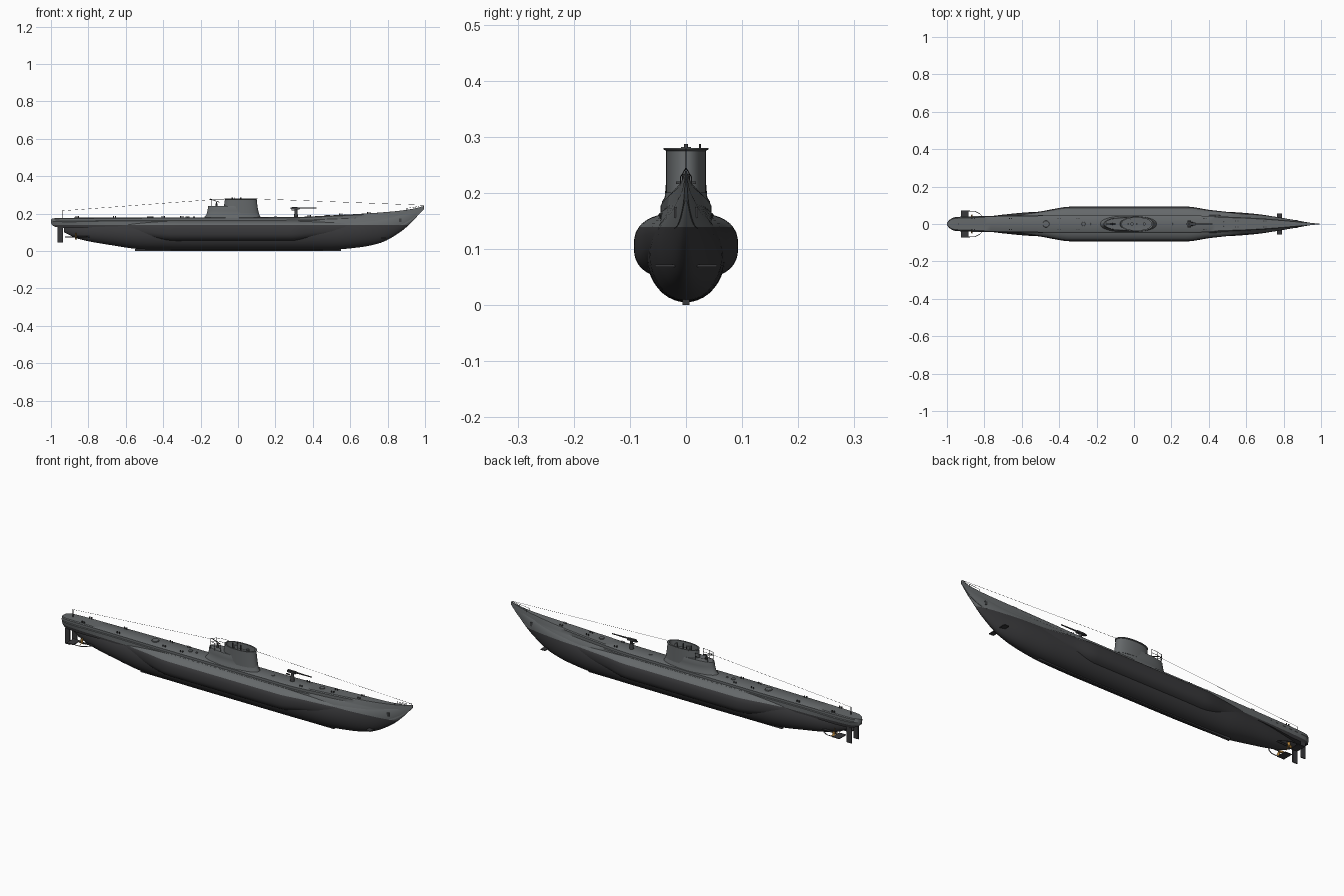
import bpy, bmesh, math
from mathutils import Vector, Matrix

default_cube = bpy.data.objects.get("Cube")
if default_cube:
    bpy.data.objects.remove(default_cube, do_unlink=True)

WATERLINE = 0.139


def make_material(name, color):
    material = bpy.data.materials.new(name)
    material.diffuse_color = (*color, 1)
    material.use_nodes = True
    material.node_tree.nodes["Principled BSDF"].inputs["Base Color"].default_value = (*color, 1)
    return material


GREY = make_material("upper_grey", (0.13, 0.14, 0.145))
DARK = make_material("lower_dark_grey", (0.04, 0.04, 0.043))
METAL = make_material("fitting_dark_metal", (0.05, 0.052, 0.055))
BRASS = make_material("propeller_brass", (0.5, 0.25, 0.05))


def finish(name, bm, materials, angle=35, waterline=False):
    """Turn a bmesh into an object, optionally painted dark below the waterline."""
    if waterline:
        geometry = bm.verts[:] + bm.edges[:] + bm.faces[:]
        bmesh.ops.bisect_plane(bm, geom=geometry, plane_co=(0, 0, WATERLINE), plane_no=(0, 0, 1))
        for face in bm.faces:
            face.material_index = int(face.calc_center_median().z < WATERLINE)
    bmesh.ops.recalc_face_normals(bm, faces=bm.faces)
    mesh = bpy.data.meshes.new(name)
    bm.to_mesh(mesh)
    bm.free()
    for material in materials:
        mesh.materials.append(material)
    obj = bpy.data.objects.new(name, mesh)
    bpy.context.collection.objects.link(obj)
    bpy.ops.object.select_all(action="DESELECT")
    obj.select_set(True)
    bpy.context.view_layer.objects.active = obj
    bpy.ops.object.shade_smooth_by_angle(angle=math.radians(angle))
    return obj


def bridge(bm, rings):
    """Skin a row of closed rings and cap both ends."""
    loops = [[bm.verts.new(point) for point in ring] for ring in rings]
    for a, b in zip(loops, loops[1:]):
        for i in range(len(a)):
            j = (i + 1) % len(a)
            bm.faces.new((a[i], a[j], b[j], b[i]))
    bm.faces.new(loops[0])
    bm.faces.new(loops[-1])


def smooth_stations(stations, steps=6):
    """Monotone cubic interpolation between stations, so outlines never overshoot."""
    def slope(i, k):
        if i in (0, len(stations) - 1):
            i = min(max(i, 1), len(stations) - 1)
            return (stations[i][k] - stations[i - 1][k]) / (stations[i][0] - stations[i - 1][0])
        p, q, r = stations[i - 1], stations[i], stations[i + 1]
        d, e = (q[k] - p[k]) / (q[0] - p[0]), (r[k] - q[k]) / (r[0] - q[0])
        return 2 * d * e / (d + e) if d * e > 0 else 0
    for i in range(len(stations) - 1):
        a, b = stations[i], stations[i + 1]
        span = b[0] - a[0]
        for s in range(steps):
            t = s / steps
            u = 1 - t
            yield [a[0] + span * t] + [
                a[k] * (1 + 2 * t) * u * u + b[k] * (3 - 2 * t) * t * t
                + span * (slope(i, k) * t * u * u - slope(i + 1, k) * t * t * u)
                for k in range(1, len(a))]
    yield list(stations[-1])


def power(value, exponent):
    return math.copysign(abs(value) ** exponent, value)


def oval(count, exponent):
    for i in range(count):
        a = math.tau * i / count
        yield power(math.cos(a), exponent), power(math.sin(a), exponent)


def hull_section(x, low, high, width, exponent=1.0):
    middle, half = (low + high) / 2, (high - low) / 2
    return [(x, width * c, middle + half * s) for c, s in oval(40, exponent)]


def casing_section(x, low, deck, width, foot):
    height = deck - low
    side = [(width * 0.88, deck), (width, deck - height * 0.07), (width, deck - height * 0.32),
            (width * 1.09, deck - height * 0.38), (foot, low)]
    return ([(x, 0, deck + width * 0.02)] + [(x, y, z) for y, z in side] + [(x, 0, low)]
            + [(x, -y, z) for y, z in reversed(side)])


def loft(name, stations, section, **options):
    bm = bmesh.new()
    bridge(bm, [section(*s, **options) for s in smooth_stations(stations)])
    return finish(name, bm, [GREY, DARK], waterline=True)


def box(name, center, size, material, bevel=0.0):
    bm = bmesh.new()
    bmesh.ops.create_cube(bm, size=1, matrix=Matrix.Translation(center) @ Matrix.Diagonal((*size, 1)))
    if bevel:
        bmesh.ops.bevel(bm, geom=bm.edges[:], offset=bevel, segments=2, affect="EDGES")
    return finish(name, bm, [material])


def rod(name, start, end, radius, material, tip=None, sides=12):
    start, end = Vector(start), Vector(end)
    axis = end - start
    bm = bmesh.new()
    bmesh.ops.create_cone(bm, cap_ends=True, segments=sides, radius1=radius,
                          radius2=radius if tip is None else tip, depth=axis.length,
                          matrix=Matrix.Translation((start + end) / 2) @ axis.to_track_quat("Z", "Y").to_matrix().to_4x4())
    return finish(name, bm, [material])


def pipe(name, points, radius, material):
    for i, (a, b) in enumerate(zip(points, points[1:])):
        rod(f"{name}_{i + 1}", a, b, radius, material, sides=6)


# Pressure hull, saddle tanks and deck casing
loft("main_hull", [
    (-0.93, 0.10, 0.14, 0.008), (-0.85, 0.064, 0.15, 0.027), (-0.7, 0.035, 0.16, 0.05),
    (-0.5, 0.009, 0.168, 0.066), (-0.2, 0.005, 0.17, 0.07), (0.3, 0.005, 0.17, 0.07),
    (0.5, 0.007, 0.172, 0.065), (0.65, 0.02, 0.18, 0.054), (0.76, 0.043, 0.19, 0.038),
    (0.865, 0.10, 0.205, 0.02), (0.94, 0.165, 0.22, 0.007), (0.985, 0.22, 0.235, 0.001)], hull_section)
loft("saddle_tanks", [
    (-0.7, 0.11, 0.145, 0.036), (-0.5, 0.067, 0.16, 0.067), (-0.33, 0.045, 0.165, 0.093),
    (0.28, 0.045, 0.165, 0.093), (0.4, 0.06, 0.163, 0.076), (0.52, 0.075, 0.16, 0.062),
    (0.75, 0.1, 0.15, 0.03)], hull_section, exponent=0.77)
loft("deck_casing", [
    (-1.0, 0.15, 0.168, 0.004, 0.003), (-0.99, 0.135, 0.174, 0.018, 0.014),
    (-0.96, 0.126, 0.176, 0.033, 0.028), (-0.9, 0.122, 0.177, 0.037, 0.034),
    (-0.7, 0.13, 0.178, 0.041, 0.045), (-0.4, 0.13, 0.179, 0.045, 0.05),
    (0.3, 0.13, 0.181, 0.045, 0.05), (0.5, 0.13, 0.19, 0.039, 0.052),
    (0.65, 0.13, 0.198, 0.032, 0.046), (0.78, 0.13, 0.207, 0.022, 0.032),
    (0.88, 0.14, 0.217, 0.012, 0.017), (0.95, 0.18, 0.229, 0.005, 0.005),
    (0.995, 0.225, 0.241, 0.001, 0.001)], casing_section)
box("keel", (0, 0, 0.006), (1.1, 0.012, 0.012), DARK)


# Conning tower: a flared lower tier and a taller bridge with a recessed cockpit
def tower(name, tiers):
    bm = bmesh.new()
    bridge(bm, [[((aft + fore) / 2 + (fore - aft) / 2 * c, width * s, z) for c, s in oval(40, 0.9)]
                for z, aft, fore, width in tiers])
    finish(name, bm, [GREY])


tower("tower_base", [(0.172, -0.185, 0.125, 0.044), (0.184, -0.178, 0.12, 0.043),
                     (0.192, -0.17, 0.115, 0.038), (0.215, -0.163, 0.108, 0.036),
                     (0.238, -0.16, 0.104, 0.035), (0.24, -0.16, 0.104, 0.034)])
tower("bridge", [(0.2, -0.08, 0.111, 0.036), (0.24, -0.075, 0.104, 0.036),
                 (0.275, -0.07, 0.1, 0.036), (0.277, -0.072, 0.103, 0.04),
                 (0.28, -0.072, 0.103, 0.04), (0.28, -0.065, 0.093, 0.033),
                 (0.25, -0.065, 0.093, 0.033)])
rod("periscope_housing", (-0.01, 0, 0.25), (-0.01, 0, 0.282), 0.009, GREY)
for x in (-0.03, 0.015):
    rod("periscope", (x, 0, 0.25), (x, 0, 0.287), 0.004, METAL)
box("compass_stand", (0.055, 0, 0.264), (0.014, 0.014, 0.03), GREY, 0.002)
rod("bridge_mast", (-0.02, 0.025, 0.25), (-0.02, 0.025, 0.287), 0.0015, METAL)

# Aft platform railing and small gun
rail = [(-0.075, 0.032), (-0.11, 0.031), (-0.14, 0.023), (-0.155, 0),
        (-0.14, -0.023), (-0.11, -0.031), (-0.075, -0.032)]
for z in (0.257, 0.274):
    pipe("platform_rail", [(x, y, z) for x, y in rail], 0.001, METAL)
for x, y in rail:
    rod("rail_post", (x, y, 0.238), (x, y, 0.274), 0.001, METAL, sides=6)
rod("small_gun_mount", (-0.115, 0, 0.238), (-0.115, 0, 0.262), 0.006, METAL, 0.003)
rod("small_gun_barrel", (-0.1, 0, 0.261), (-0.15, 0, 0.278), 0.002, METAL)

# Deck gun
rod("gun_pedestal", (0.31, 0, 0.178), (0.31, 0, 0.222), 0.011, METAL, 0.007)
box("gun_cradle", (0.307, 0, 0.228), (0.05, 0.014, 0.012), METAL, 0.002)
rod("gun_barrel", (0.29, 0, 0.23), (0.42, 0, 0.23), 0.0045, METAL, 0.0025)
for side in (-1, 1):
    box("gun_seat", (0.295, side * 0.014, 0.218), (0.02, 0.008, 0.004), METAL)


# Deck hatches and mooring bollards
def deck_height(x):
    return 0.179 + max(0, x - 0.3) * 0.055


for x, radius in ((-0.47, 0.019), (-0.27, 0.011), (-0.235, 0.006), (0.2, 0.009), (0.48, 0.013)):
    rod("deck_hatch", (x, 0, deck_height(x) - 0.004), (x, 0, deck_height(x) + 0.005), radius, GREY, radius * 0.9, 20)
for x in (-0.86, -0.66, -0.4, -0.3, 0.38, 0.55, 0.7):
    for side in (-1, 1):
        y = side * (0.03 if x < 0.5 else 0.016)
        for dx in (-0.006, 0.006):
            rod("bollard", (x + dx, y, deck_height(x) - 0.005), (x + dx, y, deck_height(x) + 0.008), 0.003, METAL, sides=8)

# Bow railing, antenna wires and stern staff
for side in (-1, 1):
    bow_rail = [(0.9, side * 0.01, 0.228), (0.95, side * 0.005, 0.236), (0.99, 0, 0.245)]
    pipe("bow_rail", bow_rail, 0.0008, METAL)
    for point in bow_rail:
        rod("bow_rail_post", point, (point[0], point[1], point[2] - 0.012), 0.0008, METAL, sides=6)
rod("stern_staff", (-0.94, 0, 0.174), (-0.94, 0, 0.216), 0.0015, METAL)
pipe("aft_antenna", [(-0.94, 0, 0.215), (-0.15, 0, 0.274)], 0.0006, METAL)
pipe("forward_antenna", [(0.1, 0, 0.279), (0.99, 0, 0.245)], 0.0006, METAL)

# Mirrored diving planes, propellers, rudders and anchors
for side, label in ((1, "left"), (-1, "right")):
    box(f"{label}_bow_plane", (0.778, side * 0.033, 0.07), (0.027, 0.044, 0.004), DARK, 0.001)
    box(f"{label}_stern_plane", (-0.905, side * 0.045, 0.075), (0.04, 0.056, 0.004), DARK, 0.001)
    box(f"{label}_rudder", (-0.95, side * 0.028, 0.085), (0.028, 0.005, 0.08), DARK, 0.001)
    rod(f"{label}_shaft", (-0.7, side * 0.028, 0.08), (-0.88, side * 0.03, 0.075), 0.004, DARK)
    rod(f"{label}_propeller_hub", (-0.86, side * 0.03, 0.075), (-0.885, side * 0.03, 0.075), 0.006, BRASS, 0.002)
    for i in range(3):
        blade = box(f"{label}_propeller_blade", (0, 0, 0.012), (0.003, 0.012, 0.02), BRASS, 0.001)
        blade.matrix_world = (Matrix.Translation((-0.868, side * 0.03, 0.075))
                              @ Matrix.Rotation(math.tau * i / 3, 4, "X") @ Matrix.Rotation(side * 0.6, 4, "Z"))
    pipe(f"{label}_propeller_guard", [(-0.9, side * 0.07, 0.075), (-0.85, side * 0.068, 0.075),
                                     (-0.825, side * 0.055, 0.076), (-0.8, side * 0.03, 0.078)], 0.002, DARK)
    box(f"{label}_anchor", (0.868, side * 0.0185, 0.165), (0.014, 0.005, 0.02), METAL, 0.001)
